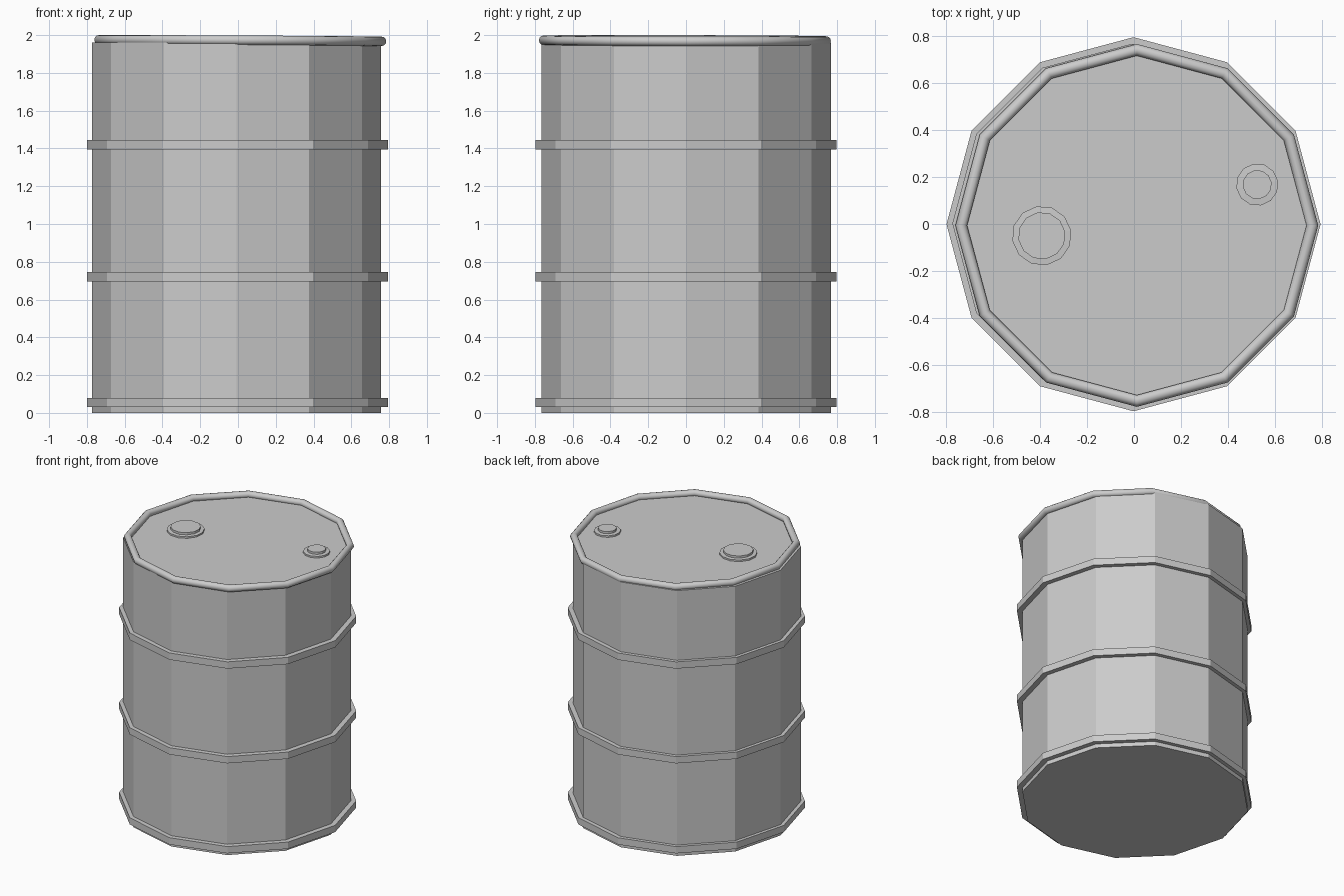
import bpy, bmesh
from math import sin, cos, pi, radians

if "Cube" in bpy.data.objects:
    bpy.data.objects.remove(bpy.data.objects["Cube"])


def lathe(name, profile, centre, sides=12, turn=0.0, closed=False):
    """Revolve (radius, z) points; open profiles get flat end caps."""
    bm = bmesh.new()
    loops = [[bm.verts.new((r * cos(turn + 2 * pi * i / sides),
                            r * sin(turn + 2 * pi * i / sides), z))
              for i in range(sides)] for r, z in profile]
    n = len(loops)
    for k in range(n if closed else n - 1):
        a, b = loops[k], loops[(k + 1) % n]
        for i in range(sides):
            j = (i + 1) % sides
            bm.faces.new((a[i], a[j], b[j], b[i]))
    if not closed:
        bm.faces.new(loops[0])
        bm.faces.new(loops[-1])
    bmesh.ops.recalc_face_normals(bm, faces=bm.faces)
    mesh = bpy.data.meshes.new(name)
    bm.to_mesh(mesh)
    bm.free()
    ob = bpy.data.objects.new(name, mesh)
    ob.location = centre
    bpy.context.collection.objects.link(ob)
    return ob


# Twelve-sided drum body
lathe("barrel_body", [(0.766, 0), (0.766, 1.96)], (-0.008, 0.002, 0))

# Square-section hoops
for name, z in (("bottom_hoop", 0.03), ("lower_hoop", 0.695), ("upper_hoop", 1.395)):
    lathe(name, [(0.755, z), (0.797, z), (0.797, z + 0.05), (0.755, z + 0.05)],
          (-0.002, -0.001, 0), closed=True)

# Rounded rolled rim, slightly off-centre and tilted
section = [(0.748 + 0.025 * cos(2 * pi * k / 12), 0.025 * sin(2 * pi * k / 12))
           for k in range(12)]
rim = lathe("top_rim", section, (0.012, -0.006, 1.971), closed=True)
rim.rotation_euler = (radians(-0.15), radians(0.3), 0)
bpy.context.view_layer.objects.active = rim
rim.select_set(True)
bpy.ops.object.shade_smooth_by_angle(angle=radians(32))

# Stepped bung caps on the lid
for name, x, y, r, inner in (("large_bung", -0.393, -0.05, 0.127, 0.101),
                             ("small_bung", 0.525, 0.168, 0.09, 0.062)):
    lathe(name, [(r, 1.95), (r, 1.972), (inner, 1.974), (inner, 1.99)],
          (x, y, 0), turn=radians(10))
